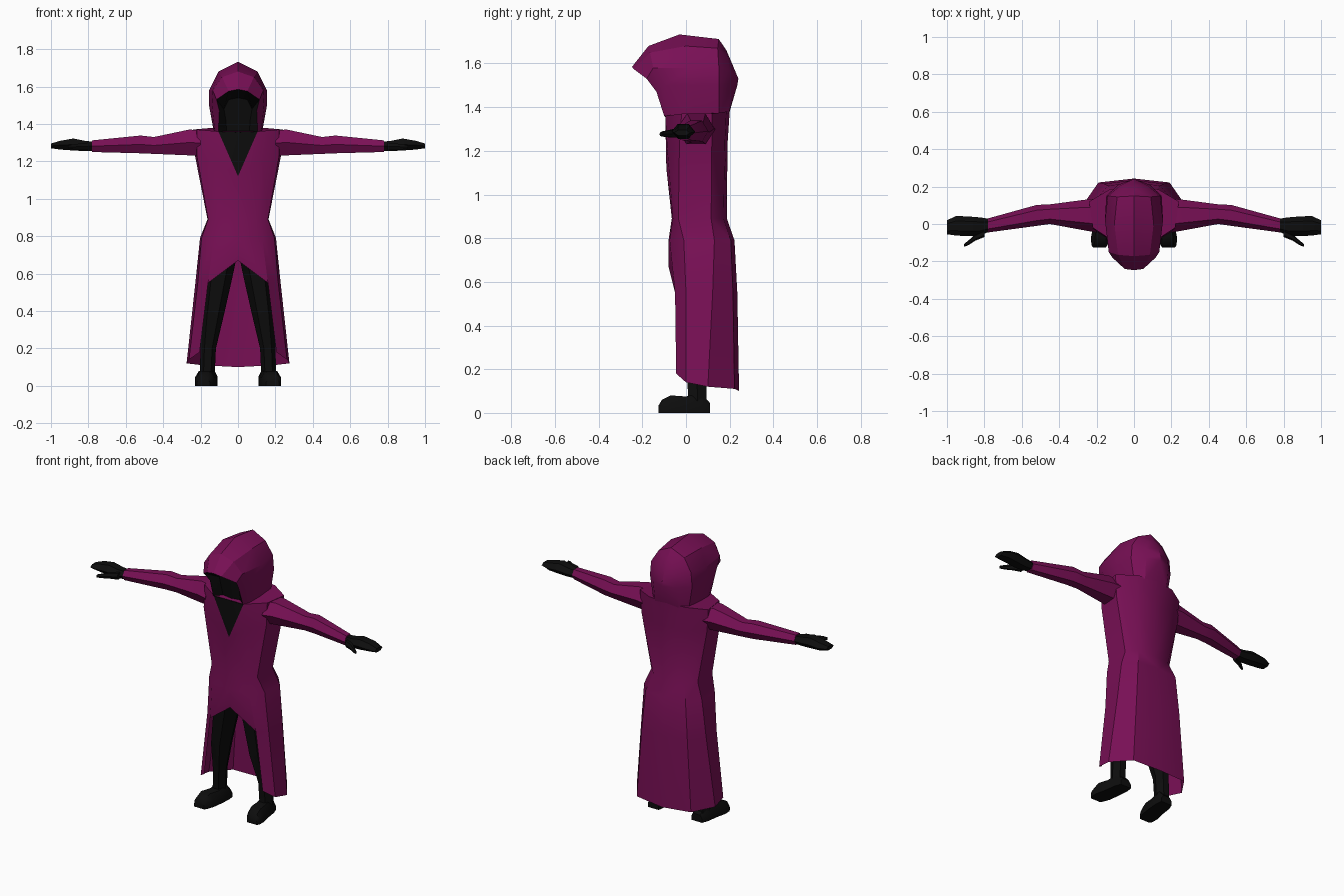
import bpy, bmesh

if "Cube" in bpy.data.objects:
    bpy.data.objects.remove(bpy.data.objects["Cube"])


def material(name, rgb):
    m = bpy.data.materials.new(name)
    m.diffuse_color = (*rgb, 1)
    m.use_nodes = True
    m.node_tree.nodes["Principled BSDF"].inputs["Base Color"].default_value = m.diffuse_color
    return m


CLOTH = material("plum_cloth", (0.19, 0.005, 0.092))
DARK = material("near_black", (0.004, 0.004, 0.004))


def finish(bm, name, mats, angle=0.6):
    bmesh.ops.recalc_face_normals(bm, faces=bm.faces[:])
    me = bpy.data.meshes.new(name)
    bm.to_mesh(me)
    bm.free()
    ob = bpy.data.objects.new(name, me)
    bpy.context.collection.objects.link(ob)
    for m in mats:
        me.materials.append(m)
    bpy.ops.object.select_all(action='DESELECT')
    ob.select_set(True)
    bpy.context.view_layer.objects.active = ob
    bpy.ops.object.shade_smooth_by_angle(angle=angle)
    return ob


def add_face(bm, verts, mat=0):
    unique = list(dict.fromkeys(verts))
    if len(unique) > 2:
        bm.faces.new(unique).material_index = mat


def mirror_x(bm):
    bmesh.ops.mirror(bm, geom=bm.verts[:] + bm.edges[:] + bm.faces[:],
                     axis='X', merge_dist=0.001)


def tube(name, rings, mat):
    """Closed loft through rings of equal length, capped at both ends."""
    bm = bmesh.new()
    vs = [[bm.verts.new(p) for p in r] for r in rings]
    n = len(vs[0])
    for a, b in zip(vs, vs[1:]):
        for i in range(n):
            add_face(bm, (a[i], a[(i + 1) % n], b[(i + 1) % n], b[i]))
    add_face(bm, vs[0])
    add_face(bm, vs[-1])
    return finish(bm, name, [mat])


def hexagon(lo_u, hi_u, lo_v, hi_v, flat=0.25):
    """Six-sided section with points at the u ends."""
    mu, mv = (lo_u + hi_u) / 2, (lo_v + hi_v) / 2
    w = (hi_u - lo_u) * flat
    return [(lo_u, mv), (mu - w, hi_v), (mu + w, hi_v),
            (hi_u, mv), (mu + w, lo_v), (mu - w, lo_v)]


# Robe: half rings running front centre, front edge, side front, side back,
# back corner, back centre
rows = [
    [(0, -.095, 1.36), (.105, -.095, 1.36), (.22, -.02, 1.37),
     (.24, .12, 1.37), (.13, .185, 1.38), (0, .2, 1.38)],
    [(0, -.09, 1.12), (.13, -.085, 1.2), (.22, -.03, 1.23),
     (.23, .118, 1.23), (.13, .178, 1.23), (0, .19, 1.23)],
    [(0, -.065, .89), (.1, -.06, .89), (.16, -.035, .89),
     (.163, .115, .89), (.11, .172, .89), (0, .187, .89)],
    [(0, -.08, .79), (.13, -.075, .79), (.195, -.01, .79),
     (.203, .13, .79), (.14, .205, .79), (0, .222, .79)],
    [(0, -.08, .67), (.16, -.05, .55), (.215, 0, .55),
     (.228, .122, .55), (.16, .215, .55), (0, .235, .55)],
    [None, (.205, -.045, .18), (.262, 0, .14),
     (.275, .1, .12), (.19, .222, .11), (0, .243, .1)],
]
bm = bmesh.new()
vs = [[bm.verts.new(p) if p else None for p in r] for r in rows]
for r in range(5):
    for c in range(5):
        a, b, d, e = vs[r][c], vs[r][c + 1], vs[r + 1][c + 1], vs[r + 1][c]
        if r == 0 and c == 0:            # dark neck wedge
            add_face(bm, (a, b, e), 1)
            add_face(bm, (b, d, e))
        elif e:
            add_face(bm, (a, b, d, e))
add_face(bm, vs[0])                      # shoulder cap
mirror_x(bm)
finish(bm, "robe", [CLOTH, DARK])

# Hood: half ribs from the recessed face back to the rear seam
ribs = [
    [(.06, -.06, 1.35), (.065, -.075, 1.42), (.075, -.08, 1.48),
     (.05, -.1, 1.53), (0, -.11, 1.54)],
    [(.105, -.1, 1.36), (.1, -.135, 1.47), (.115, -.18, 1.53),
     (.05, -.24, 1.575), (0, -.247, 1.585)],
    [(.122, -.05, 1.35), (.14, -.1, 1.5), (.135, -.15, 1.58),
     (.085, -.165, 1.65), (0, -.172, 1.68)],
    [(.128, .04, 1.35), (.155, .03, 1.5), (.155, .02, 1.58),
     (.105, 0, 1.68), (0, -.03, 1.733)],
    [(.125, .15, 1.36), (.148, .15, 1.5), (.14, .15, 1.59),
     (.09, .145, 1.67), (0, .15, 1.712)],
    [(.08, .195, 1.37), (.085, .21, 1.5), (.08, .2, 1.57),
     (.05, .19, 1.63), (0, .185, 1.66)],
    [(0, .2, 1.38), (0, .235, 1.5), (0, .24, 1.53),
     (0, .215, 1.59), (0, .185, 1.66)],
]
bm = bmesh.new()
vs = [[bm.verts.new(p) for p in r] for r in ribs]
vs[-1][-1] = vs[-2][-1]
for k, (a, b) in enumerate(zip(vs, vs[1:])):
    for i in range(4):
        add_face(bm, (a[i], a[i + 1], b[i + 1], b[i]), int(k == 0))
base = bm.verts.new((0, -.07, 1.35))
add_face(bm, vs[0] + [base], 1)          # dark face
add_face(bm, (base, vs[0][0], vs[1][0], bm.verts.new((0, -.095, 1.355))), 1)
bmesh.ops.delete(bm, geom=[v for v in bm.verts if not v.link_faces], context='VERTS')
mirror_x(bm)
finish(bm, "hood", [CLOTH, DARK], 0.5)

# Limb sections
sleeve = [(.2, -.045, .135, 1.23, 1.365), (.26, -.035, .13, 1.232, 1.37),
          (.45, 0, .105, 1.24, 1.33), (.52, -.01, .102, 1.243, 1.338),
          (.78, -.045, .03, 1.25, 1.312)]
hand = [(.76, -.035, .025, 1.257, 1.303), (.82, -.06, .035, 1.255, 1.31),
        (.88, -.065, .04, 1.258, 1.322), (.95, -.062, .043, 1.263, 1.31),
        (1.0, -.055, .02, 1.27, 1.295)]
thumb = [(.80, -.07, -.03, 1.26, 1.3), (.85, -.09, -.055, 1.262, 1.295),
         (.885, -.113, -.088, 1.265, 1.29), (.91, -.122, -.108, 1.268, 1.284)]
leg = [(.70, .005, .16, -.055, .12), (.58, .03, .18, -.045, .12),
       (.38, .075, .195, -.035, .1), (.2, .118, .2, .005, .095),
       (.05, .125, .205, .01, .095)]
foot = [(.11, .115, .19, 0, .045), (.07, .11, .205, 0, .09),
        (.0, .115, .215, 0, .075), (-.07, .125, .23, 0, .08),
        (-.11, .14, .228, 0, .06), (-.125, .15, .22, 0, .035)]

for s, side in ((1, "left"), (-1, "right")):
    for part, data, mat in (("sleeve", sleeve, CLOTH), ("hand", hand, DARK),
                            ("thumb", thumb, DARK)):
        tube(f"{side}_{part}", [[(s * x, y, z) for y, z in hexagon(*d)]
                                for x, *d in data], mat)
    tube(f"{side}_leg", [[(s * x, y, z) for x, y in hexagon(*d)]
                         for z, *d in leg], DARK)
    # Foot: flat sole with bevelled upper edges
    rings = []
    for y, x0, x1, z0, z1 in foot:
        b = (x1 - x0) * .2
        rings.append([(s * x, y, z) for x, z in (
            (x0, z0), (x0, z1 * .55), (x0 + b, z1),
            (x1 - b, z1), (x1, z1 * .55), (x1, z0))])
    tube(f"{side}_foot", rings, DARK)
